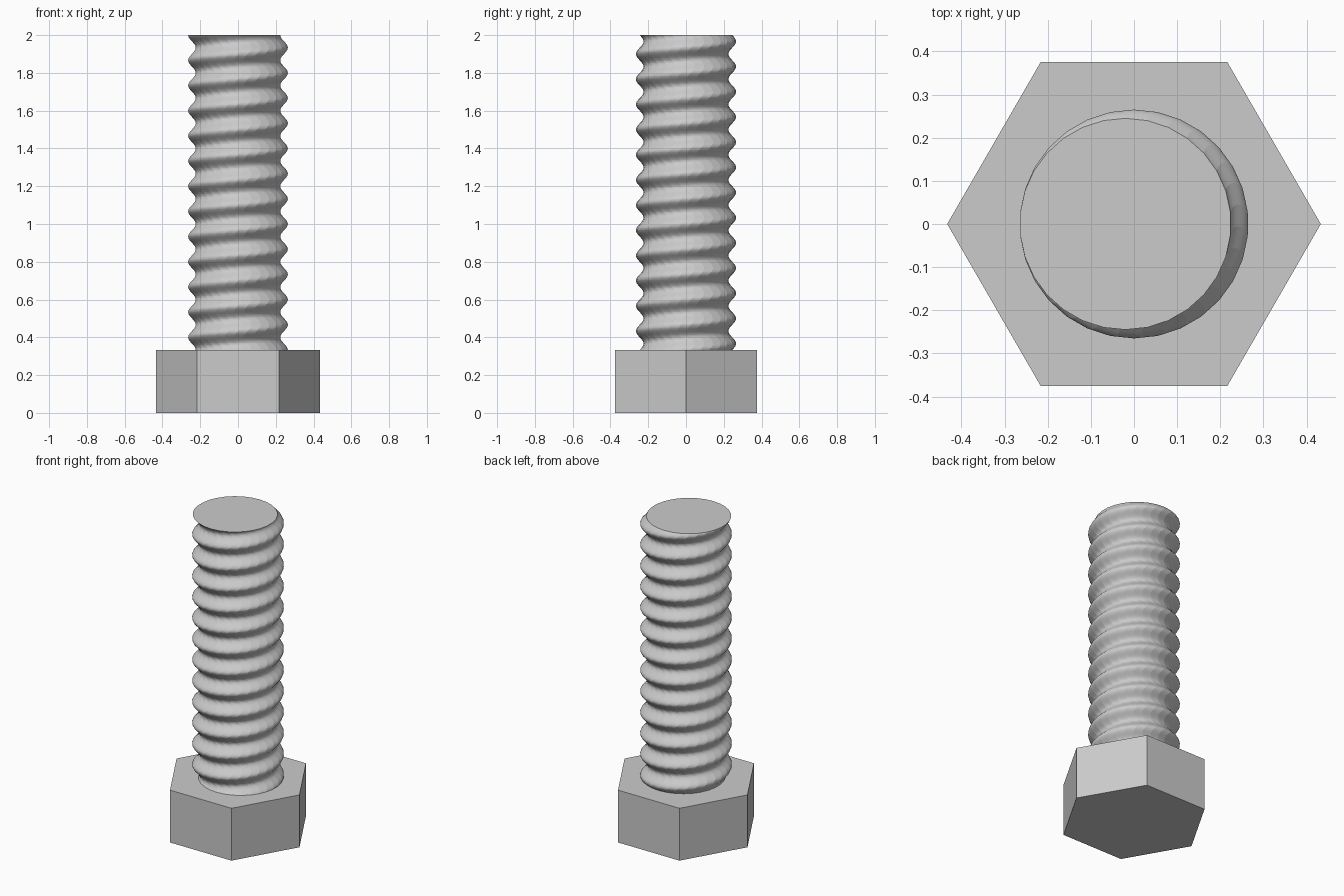
import bpy
import bmesh
from math import pi, sin, cos, radians
from mathutils import Vector

HEAD_HEIGHT = 1 / 3
HEAD_RADIUS = 0.433
TOTAL_HEIGHT = 2.0
SHANK_RADIUS = 0.245
OFFSET = 0.02           # how far the round section sits off the axis
TURNS = 12.5
STEPS_PER_TURN = 30
SIDES = 30

cube = bpy.data.objects.get("Cube")
if cube:
    bpy.data.objects.remove(cube, do_unlink=True)

# Plain grey metal
steel = bpy.data.materials.new("light_grey_metal")
steel.use_nodes = True
grey = (0.6, 0.6, 0.6, 1)
steel.diffuse_color = grey
steel.node_tree.nodes["Principled BSDF"].inputs["Base Color"].default_value = grey


def section_centre(step, steps):
    """Centre of the shank section, winding upward as a right-hand helix."""
    t = step / steps
    angle = 2 * pi * TURNS * t
    z = HEAD_HEIGHT + (TOTAL_HEIGHT - HEAD_HEIGHT) * t
    return Vector((OFFSET * cos(angle), OFFSET * sin(angle), z))


# Hexagonal head, corners on the x axis
bpy.ops.mesh.primitive_cylinder_add(
    vertices=6, radius=HEAD_RADIUS, depth=HEAD_HEIGHT,
    location=(0, 0, HEAD_HEIGHT / 2), rotation=(0, 0, radians(30)))
head = bpy.context.object
head.name = "hex_head"
head.data.materials.append(steel)

# Threaded shank: an off-centre circle extruded along a tight helix
steps = int(TURNS * STEPS_PER_TURN)
bm = bmesh.new()
ring = bmesh.ops.create_circle(bm, segments=SIDES, radius=SHANK_RADIUS)["verts"]
bmesh.ops.translate(bm, verts=ring, vec=section_centre(0, steps))
edges = bm.edges[:]
bm.faces.new(ring)
for step in range(1, steps + 1):
    new = bmesh.ops.extrude_edge_only(bm, edges=edges)["geom"]
    ring = [g for g in new if isinstance(g, bmesh.types.BMVert)]
    edges = [g for g in new if isinstance(g, bmesh.types.BMEdge)
             and g.verts[0] in ring and g.verts[1] in ring]
    move = section_centre(step, steps) - section_centre(step - 1, steps)
    bmesh.ops.translate(bm, verts=ring, vec=move)
bmesh.ops.contextual_create(bm, geom=edges)
bmesh.ops.recalc_face_normals(bm, faces=bm.faces[:])

mesh = bpy.data.meshes.new("threaded_shank")
bm.to_mesh(mesh)
bm.free()
mesh.materials.append(steel)
shank = bpy.data.objects.new("threaded_shank", mesh)
bpy.context.collection.objects.link(shank)
